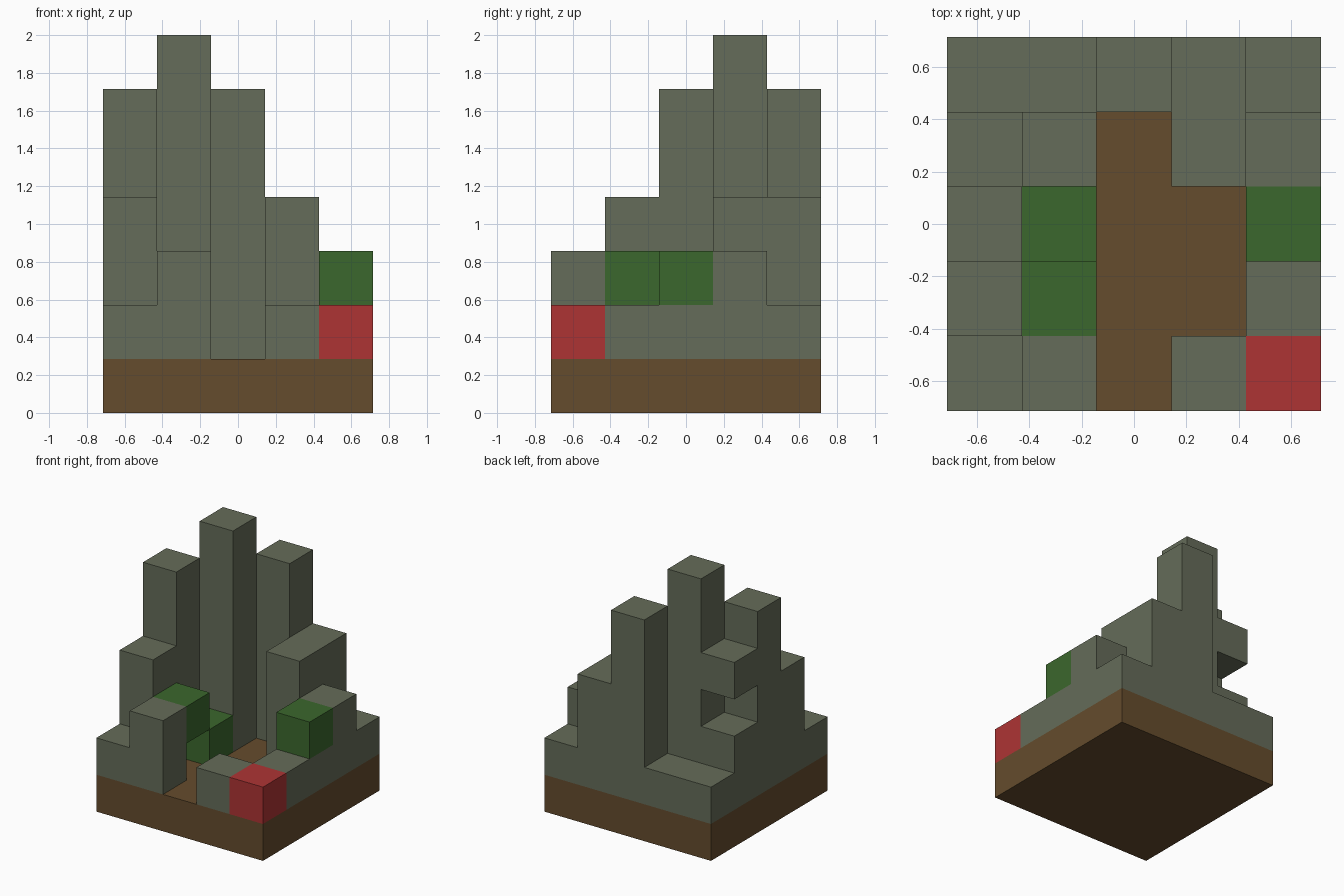
import bpy
import bmesh
from mathutils import Vector

cube = bpy.data.objects.get("Cube")
if cube:
    bpy.data.objects.remove(cube, do_unlink=True)

GRID = 5
UNIT = 2 / 7


def make_material(name, rgb):
    mat = bpy.data.materials.new(name)
    mat.use_nodes = True
    mat.diffuse_color = (*rgb, 1)
    mat.node_tree.nodes["Principled BSDF"].inputs["Base Color"].default_value = (*rgb, 1)
    return mat


earth = make_material("earth_brown", (0.130, 0.072, 0.026))
stone = make_material("stone_grey", (0.130, 0.150, 0.100))
leaf = make_material("leaf_green", (0.044, 0.136, 0.026))
red = make_material("bright_red", (0.423, 0.034, 0.034))


def column(x, y, top, bottom=1):
    """Cells of one upright stack of blocks, from level bottom up to level top."""
    return {(x, y, z) for z in range(bottom, top)}


# Each part is a set of grid cells: x from the right, y from the front, z up
parts = {
    "ground_slab": (earth, {(x, y, 0) for x in range(GRID) for y in range(GRID)}),
    # Stepped wall on one side, with a gap below its projecting ledge
    "stepped_wall": (stone, column(0, 0, 2) | column(0, 1, 4) | column(0, 2, 6)
                     | column(0, 3, 3) | column(0, 3, 5, 4)),
    "tall_tower": (stone, column(1, 3, 7)),
    "rear_tower": (stone, column(2, 4, 6)),
    "rear_low_wall": (stone, column(0, 4, 2) | column(1, 4, 2)),
    "rear_block": (stone, column(3, 3, 4) | column(3, 4, 4)),
    "front_post": (stone, column(1, 0, 3)),
    "side_wall": (stone, column(3, 0, 2) | column(4, 1, 2) | column(4, 2, 2)
                  | column(4, 3, 3) | column(4, 4, 2)),
    # Foliage: a hanging block, a low block and one on the side wall
    "hanging_bush": (leaf, column(1, 1, 3, 2)),
    "low_bush": (leaf, column(1, 2, 2)),
    "wall_bush": (leaf, column(4, 2, 3, 2)),
    "corner_block": (red, column(4, 0, 2)),
}
filled = set().union(*(cells for _, cells in parts.values()))


def build_part(name, mat, cells):
    """Make the outer skin of the cells, leaving out faces against other blocks."""
    bm = bmesh.new()
    for cell in cells:
        for axis in range(3):
            for side in (-1, 1):
                step = Vector((0, 0, 0))
                step[axis] = side
                if tuple(int(c + s) for c, s in zip(cell, step)) in filled:
                    continue
                u, v = Vector((0, 0, 0)), Vector((0, 0, 0))
                u[(axis + 1) % 3] = 0.5
                v[(axis + 2) % 3] = 0.5 * side
                mid = Vector(cell) + step / 2 + Vector((0.5 - GRID / 2, 0.5 - GRID / 2, 0.5))
                corners = (mid - u - v, mid + u - v, mid + u + v, mid - u + v)
                bm.faces.new([bm.verts.new(c * UNIT) for c in corners])
    bmesh.ops.remove_doubles(bm, verts=bm.verts[:], dist=0.001)
    bmesh.ops.dissolve_limit(bm, angle_limit=0.01, verts=bm.verts[:], edges=bm.edges[:])
    mesh = bpy.data.meshes.new(name)
    bm.to_mesh(mesh)
    bm.free()
    mesh.materials.append(mat)
    bpy.context.scene.collection.objects.link(bpy.data.objects.new(name, mesh))


for part_name, (material, part_cells) in parts.items():
    build_part(part_name, material, part_cells)
